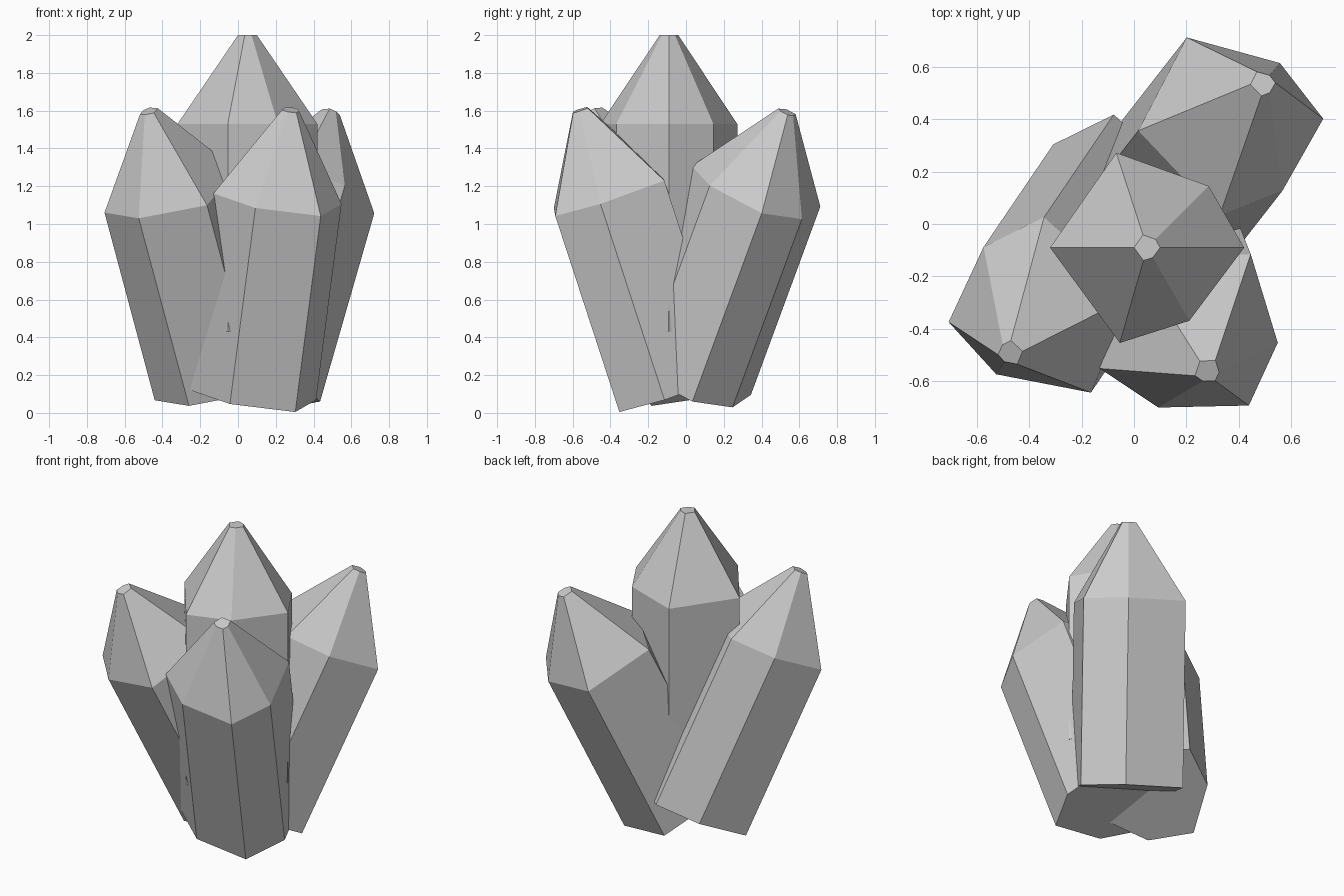
import bpy
from math import radians, cos, sin
from mathutils import Vector, Quaternion

if "Cube" in bpy.data.objects:
    bpy.data.objects.remove(bpy.data.objects["Cube"])

# Irregular six-sided cross-section: (angle, radius)
PROFILE = [(254, .378), (300, .322), (0, .37), (45, .332), (108, .38), (180, .37)]
# Rings along the crystal: (height, scale) for base, shoulder and blunt tip
RINGS = [(0, 1), (1.10, 1), (1.57, .135)]


def crystal_mesh():
    n = len(PROFILE)
    verts = [(s * r * cos(radians(a)), s * r * sin(radians(a)), z)
             for z, s in RINGS for a, r in PROFILE]
    faces = [list(reversed(range(n))), [2 * n + i for i in range(n)]]
    for k in range(len(RINGS) - 1):
        for i in range(n):
            j = (i + 1) % n
            faces.append([k * n + i, k * n + j, (k + 1) * n + j, (k + 1) * n + i])
    mesh = bpy.data.meshes.new("crystal")
    mesh.from_pydata(verts, [], faces)
    return mesh


def place(name, mesh, base, axis, twist):
    ob = bpy.data.objects.new(name, mesh)
    bpy.context.collection.objects.link(ob)
    z = Vector((0, 0, 1))
    ob.rotation_mode = 'QUATERNION'
    ob.rotation_quaternion = (z.rotation_difference(Vector(axis).normalized())
                              @ Quaternion(z, radians(twist)))
    ob.location = base


# One upright crystal and three leaning ones sharing the same shape
shape = crystal_mesh()
place("centre_crystal", shape, (.05, -.09, .43), (0, 0, 1), 0)
place("front_right_crystal", shape, (.088, -.076, .123), (.135, -.34, 1.04), -53)
place("left_crystal", shape, (-.092, .067, .18), (-.265, -.39, .99), 191)
place("back_right_crystal", shape, (.082, .011, .17), (.285, .365, .99), 6.5)
